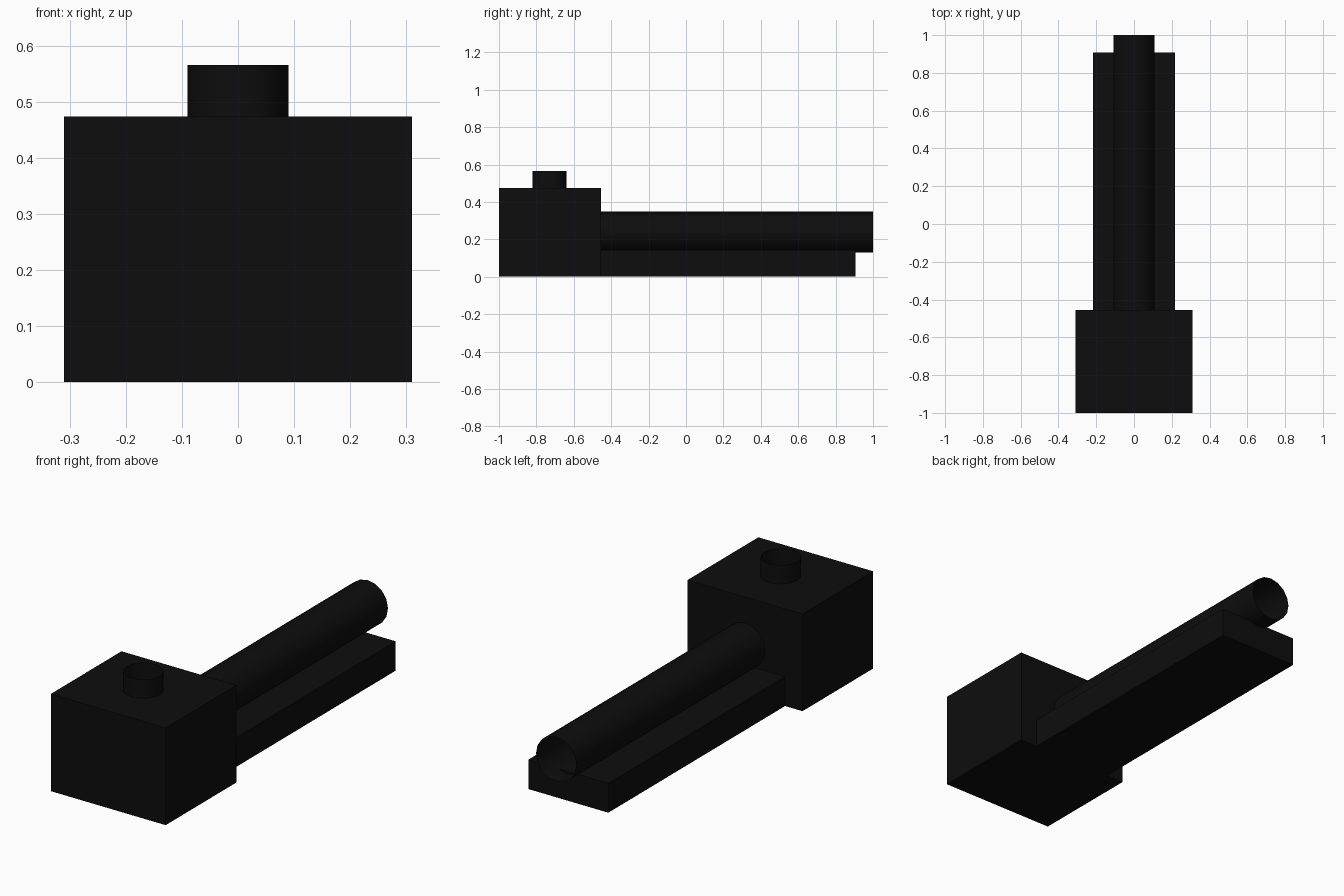
import bpy, math

cube = bpy.data.objects.get("Cube")
if cube:
    bpy.data.objects.remove(cube, do_unlink=True)

black = bpy.data.materials.new("matte_black")
black.use_nodes = True
colour = (0.004, 0.004, 0.004, 1)
black.diffuse_color = colour
black.node_tree.nodes["Principled BSDF"].inputs["Base Color"].default_value = colour


def finish(name):
    ob = bpy.context.object
    ob.name = name
    ob.data.materials.append(black)
    bpy.ops.object.transform_apply(location=False, rotation=True, scale=True)
    return ob


def block(name, half_width, y0, y1, height):
    bpy.ops.mesh.primitive_cube_add(size=1, location=(0, (y0 + y1) / 2, height / 2))
    bpy.context.object.scale = (2 * half_width, y1 - y0, height)
    return finish(name)


def open_tube(name, radius, length, centre, tilt=0):
    bpy.ops.mesh.primitive_cylinder_add(
        vertices=16, radius=radius, depth=length, end_fill_type='NOTHING',
        location=centre, rotation=(tilt, 0, 0))
    finish(name)
    bpy.ops.object.shade_smooth_by_angle(angle=math.radians(40))


# Large block at the front, long flat rail behind it
block("body_block", 0.31, -1.0, -0.455, 0.474)
block("rail", 0.216, -0.455, 0.907, 0.143)

# Hollow barrel lying on the rail
open_tube("barrel", 0.109, 1.455, (0, 0.2725, 0.239), math.pi / 2)

# Short hollow stub on top of the block
open_tube("top_stub", 0.09, 0.091, (0, -0.73, 0.5195))
